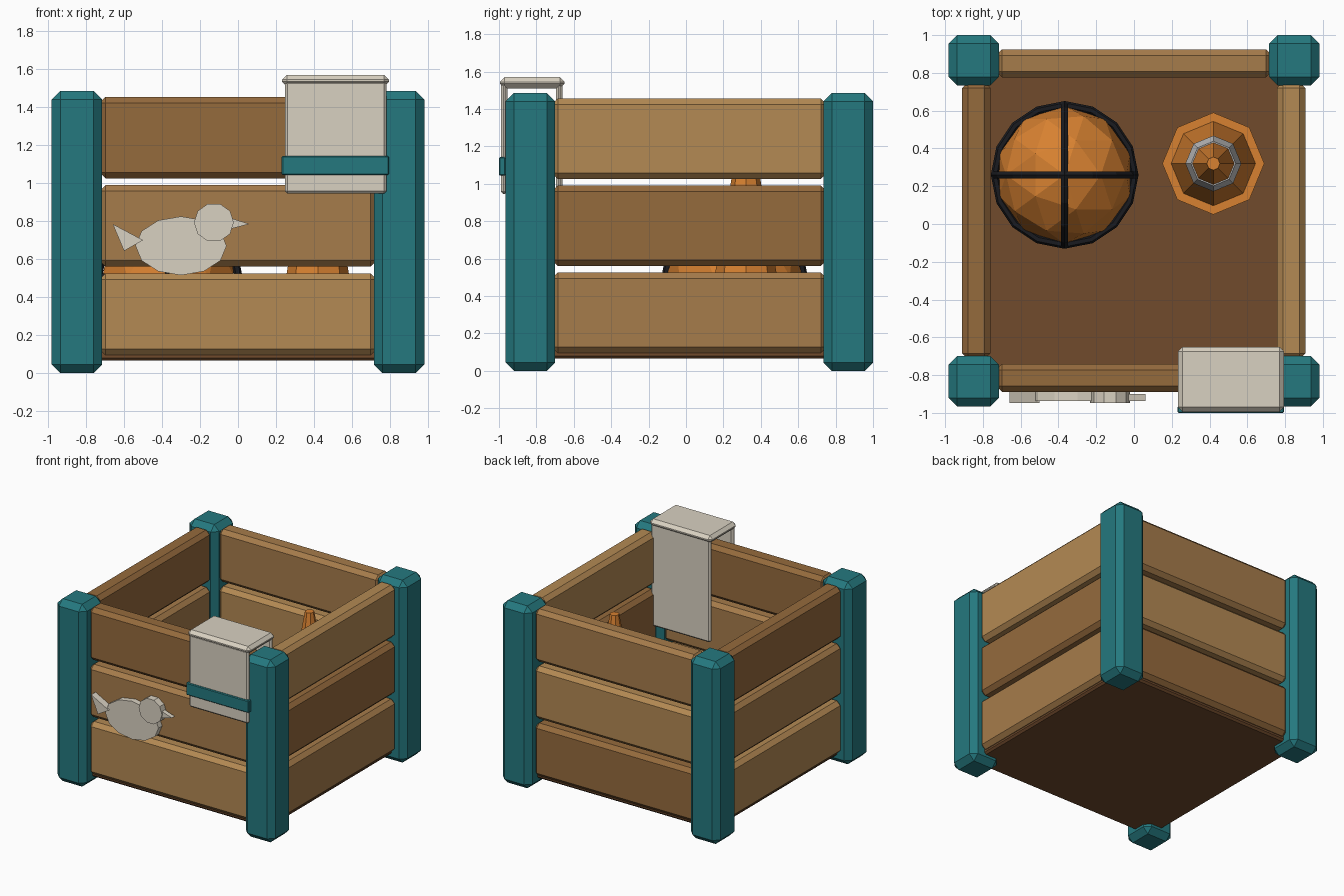
import bpy, bmesh, math
from mathutils import Matrix, Vector

if "Cube" in bpy.data.objects:
    bpy.data.objects.remove(bpy.data.objects["Cube"])


def mat(name, r, g, b):
    m = bpy.data.materials.new(name)
    m.diffuse_color = [(c / 255) ** 2.2 for c in (r, g, b)] + [1]
    m.use_nodes = True
    m.node_tree.nodes["Principled BSDF"].inputs["Base Color"].default_value = m.diffuse_color
    return m


TEAL = mat("teal_paint", 41, 120, 126)
WOODS = [mat("wood_light", 178, 136, 84), mat("wood_mid", 165, 123, 76), mat("wood_dark", 148, 106, 63)]
FLOOR = mat("floor_wood", 112, 76, 48)
CREAM = mat("cream", 216, 208, 192)
ORANGE = mat("orange", 214, 128, 52)
BLACK = mat("dark_rubber", 32, 33, 37)
GREY = mat("reflective_grey", 190, 190, 188)


def finish(name, bm, m):
    bmesh.ops.recalc_face_normals(bm, faces=bm.faces)
    me = bpy.data.meshes.new(name)
    bm.to_mesh(me)
    bm.free()
    me.materials.append(m)
    ob = bpy.data.objects.new(name, me)
    bpy.context.collection.objects.link(ob)
    return ob


def box(name, x, y, z, m, bevel=0.0):
    """Chamfered box from (min, max) ranges."""
    bm = bmesh.new()
    bmesh.ops.create_cube(bm, size=1)
    size = Vector([r[1] - r[0] for r in (x, y, z)])
    mid = Vector([(r[1] + r[0]) / 2 for r in (x, y, z)])
    bm.transform(Matrix.Translation(mid) @ Matrix.Diagonal(size).to_4x4())
    if bevel:
        bmesh.ops.bevel(bm, geom=bm.edges[:], offset=bevel, segments=1, affect='EDGES', profile=0.5)
    return finish(name, bm, m)


def plate(name, pts, y0, y1, m):
    """Flat x-z outline extruded along y."""
    bm = bmesh.new()
    f = bm.faces.new([bm.verts.new((x, y0, z)) for x, z in pts])
    ext = bmesh.ops.extrude_face_region(bm, geom=[f])["geom"]
    bmesh.ops.translate(bm, vec=(0, y1 - y0, 0), verts=[v for v in ext if isinstance(v, bmesh.types.BMVert)])
    return finish(name, bm, m)


def ellipse(cx, cz, rx, rz, n):
    return [(cx + rx * math.cos(2 * math.pi * i / n), cz + rz * math.sin(2 * math.pi * i / n)) for i in range(n)]


def lathe(name, profile, n, centre, m, closed=False):
    """Faceted (radius, z) profile turned about a vertical axis."""
    bm = bmesh.new()
    rings = [[bm.verts.new((r * math.cos(2 * math.pi * i / n), r * math.sin(2 * math.pi * i / n), z))
              for i in range(n)] for r, z in profile]
    pairs = list(zip(rings, rings[1:]))
    if closed:
        pairs.append((rings[-1], rings[0]))
    else:
        bm.faces.new(rings[0])
        bm.faces.new(rings[-1])
    for a, b in pairs:
        for i in range(n):
            j = (i + 1) % n
            bm.faces.new((a[i], a[j], b[j], b[i]))
    bm.transform(Matrix.Translation(centre))
    return finish(name, bm, m)


CY = 0.0175  # crate centre in y

# Corner posts
for sx, nx in ((-1, "left"), (1, "right")):
    for sy, ny in ((-1, "front"), (1, "back")):
        px, py = sx * 0.848, CY + sy * 0.85
        box(f"{ny}_{nx}_post", (px - 0.133, px + 0.133), (py - 0.133, py + 0.133), (0, 1.485), TEAL, 0.045)

# Slats: three per side with rotating wood tones
for i in range(3):
    z = (0.095 + 0.465 * i, 0.525 + 0.465 * i)
    long_x, long_y = (-0.73, 0.73), (CY - 0.735, CY + 0.735)
    box(f"front_slat_{i}", long_x, (-0.89, -0.74), z, WOODS[i], 0.032)
    box(f"back_slat_{i}", long_x, (0.775, 0.925), z, WOODS[(i + 2) % 3], 0.032)
    box(f"right_slat_{i}", (0.757, 0.907), long_y, z, WOODS[(i + 1) % 3], 0.032)
    box(f"left_slat_{i}", (-0.91, -0.76), long_y, z, WOODS[i], 0.032)

# Floor board
box("floor_board", (-0.87, 0.87), (CY - 0.87, CY + 0.87), (0.065, 0.13), FLOOR, 0.015)

# Ball with three dark seams
centre = Vector((-0.367, 0.26, 0.505))
bm = bmesh.new()
bmesh.ops.create_icosphere(bm, subdivisions=2, radius=0.365)
bm.transform(Matrix.Translation(centre))
finish("ball", bm, ORANGE)
seam = [(0.37 + 0.021 * math.cos(a * math.pi / 3), 0.021 * math.sin(a * math.pi / 3)) for a in range(6)]
for k, axis in enumerate((None, 'X', 'Y')):
    ob = lathe(f"ball_seam_{k}", seam, 16, (0, 0, 0), BLACK, closed=True)
    if axis:
        ob.data.transform(Matrix.Rotation(math.pi / 2, 4, axis))
    ob.data.transform(Matrix.Translation(centre))

# Training cone
cone_at = (0.42, 0.32, 0)
lathe("cone_base", [(0.27, 0.12), (0.27, 0.18)], 8, cone_at, ORANGE)
lathe("cone_body", [(0.225, 0.17), (0.035, 1.27)], 8, cone_at, ORANGE)
lathe("cone_band", [(0.12, 0.66), (0.148, 0.66), (0.118, 0.83), (0.09, 0.83)], 8, cone_at, GREY, closed=True)

# Towel draped over the front slat
box("towel_front", (0.247, 0.783), (-0.99, -0.955), (0.945, 1.54), CREAM, 0.014)
box("towel_back", (0.247, 0.783), (-0.695, -0.66), (0.70, 1.54), CREAM, 0.014)
box("towel_top", (0.232, 0.795), (-0.995, -0.65), (1.51, 1.57), CREAM, 0.025)
box("towel_stripe", (0.23, 0.795), (-1.0, -0.965), (1.043, 1.143), TEAL, 0.006)

# Bird cut-out on the front
plate("bird_body", ellipse(-0.30, 0.67, 0.24, 0.155, 12), -0.937, -0.88, CREAM)
plate("bird_head", ellipse(-0.127, 0.793, 0.105, 0.103, 10), -0.947, -0.88, CREAM)
plate("bird_tail", [(-0.66, 0.785), (-0.50, 0.70), (-0.60, 0.643)], -0.947, -0.885, CREAM)
plate("bird_beak", [(-0.035, 0.815), (0.06, 0.785), (-0.035, 0.76)], -0.937, -0.90, CREAM)
